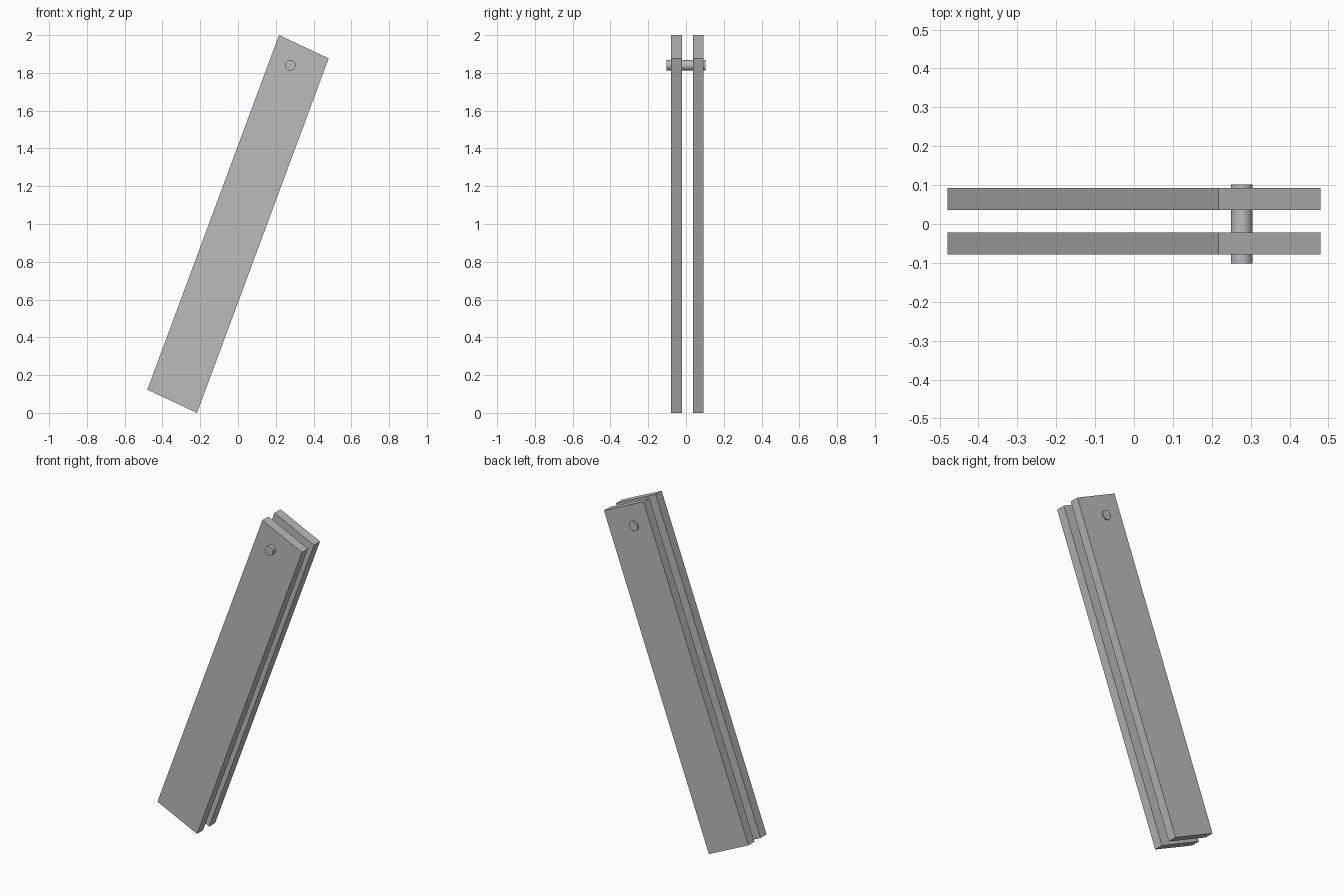
import bpy
import bmesh
import math
from mathutils import Matrix

cube = bpy.data.objects.get("Cube")
if cube:
    bpy.data.objects.remove(cube, do_unlink=True)

# One plain grey for every part
grey = bpy.data.materials.new("plain_grey")
grey.use_nodes = True
colour = (0.50, 0.50, 0.50, 1)
grey.diffuse_color = colour
grey.node_tree.nodes["Principled BSDF"].inputs["Base Color"].default_value = colour


def finish(name, bm):
    bmesh.ops.recalc_face_normals(bm, faces=bm.faces)
    mesh = bpy.data.meshes.new(name)
    bm.to_mesh(mesh)
    bm.free()
    mesh.materials.append(grey)
    obj = bpy.data.objects.new(name, mesh)
    bpy.context.collection.objects.link(obj)
    return obj


# Leaning flat bar: side profile extruded through its thickness
PROFILE = [(0.217, 2.0), (0.48, 1.877), (-0.217, 0.0), (-0.48, 0.123)]


def bar(name, y_front, y_back):
    bm = bmesh.new()
    face = bm.faces.new([bm.verts.new((x, y_front, z)) for x, z in PROFILE])
    out = bmesh.ops.extrude_face_region(bm, geom=[face])
    verts = [v for v in out["geom"] if isinstance(v, bmesh.types.BMVert)]
    bmesh.ops.translate(bm, verts=verts, vec=(0, y_back - y_front, 0))
    return finish(name, bm)


bar("front_bar", -0.079, -0.022)
bar("back_bar", 0.036, 0.093)

# Pivot pin through both bars
bm = bmesh.new()
bmesh.ops.create_cone(bm, cap_ends=True, segments=24, radius1=0.028,
                      radius2=0.028, depth=0.204,
                      matrix=Matrix.Translation((0.277, 0, 1.84))
                      @ Matrix.Rotation(math.pi / 2, 4, "X"))
pin = finish("pivot_pin", bm)
bpy.context.view_layer.objects.active = pin
pin.select_set(True)
bpy.ops.object.shade_smooth_by_angle(angle=math.radians(40))
